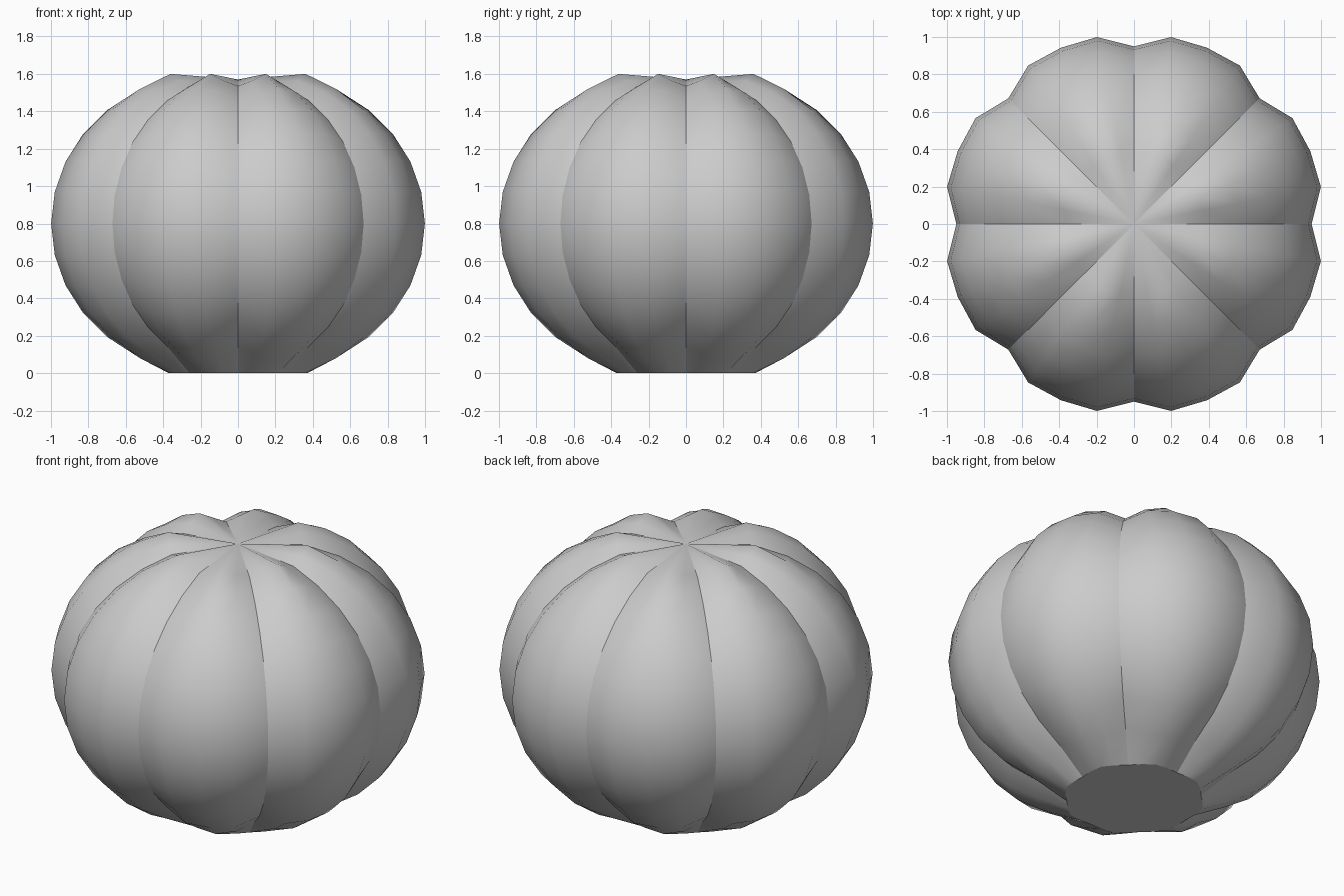
import bpy, bmesh
from math import sin, cos, pi, exp, sqrt

if "Cube" in bpy.data.objects:
    bpy.data.objects.remove(bpy.data.objects["Cube"])

SEG, TOP = 32, 6          # 8 lobes of 4 segments; rings -6..6 around the equator
R, H, MID = 1.02, 0.866, 0.8


def lobe_point(i, k):
    """Point on a flattened sphere, pressed inward near each of the 8 grooves."""
    a, e = 2 * pi * i / SEG, k * pi / 16
    r, z = R * cos(e), H * sin(e)
    steps = min(i % 4, 4 - i % 4)
    dist = r * steps * 2 * pi / SEG
    press = 0 if steps == 2 else 0.07 * exp(-(dist / 0.1) ** 2)
    nr, nz = cos(e) / R, sin(e) / H
    n = sqrt(nr * nr + nz * nz)
    r, z = r - press * nr / n, z - press * nz / n
    if k == -TOP:                      # flat base
        z = -MID
    return r * cos(a), r * sin(a), z + MID


# Ribbed body
bm = bmesh.new()
rings = [[bm.verts.new(lobe_point(i, k)) for i in range(SEG)]
         for k in range(-TOP, TOP + 1)]
for lo, hi in zip(rings, rings[1:]):
    for i in range(SEG):
        j = (i + 1) % SEG
        bm.faces.new((lo[i], lo[j], hi[j], hi[i]))

# Flat base and sunken top
bottom = bm.verts.new((0, 0, 0))
crown = bm.verts.new((0, 0, 1.57))
for i in range(SEG):
    j = (i + 1) % SEG
    bm.faces.new((bottom, rings[0][j], rings[0][i]))
    bm.faces.new((crown, rings[-1][i], rings[-1][j]))

for f in bm.faces:
    f.smooth = True

# Sharp grooves and base rim
groove = {v for ring in rings for v in ring[::4]} | {crown}
base = set(rings[0])
for e in bm.edges:
    a, b = e.verts
    if (a in groove and b in groove) or (a in base and b in base):
        e.smooth = False

mesh = bpy.data.meshes.new("ribbed_body")
bm.to_mesh(mesh)
bm.free()
body = bpy.data.objects.new("ribbed_body", mesh)
bpy.context.collection.objects.link(body)
